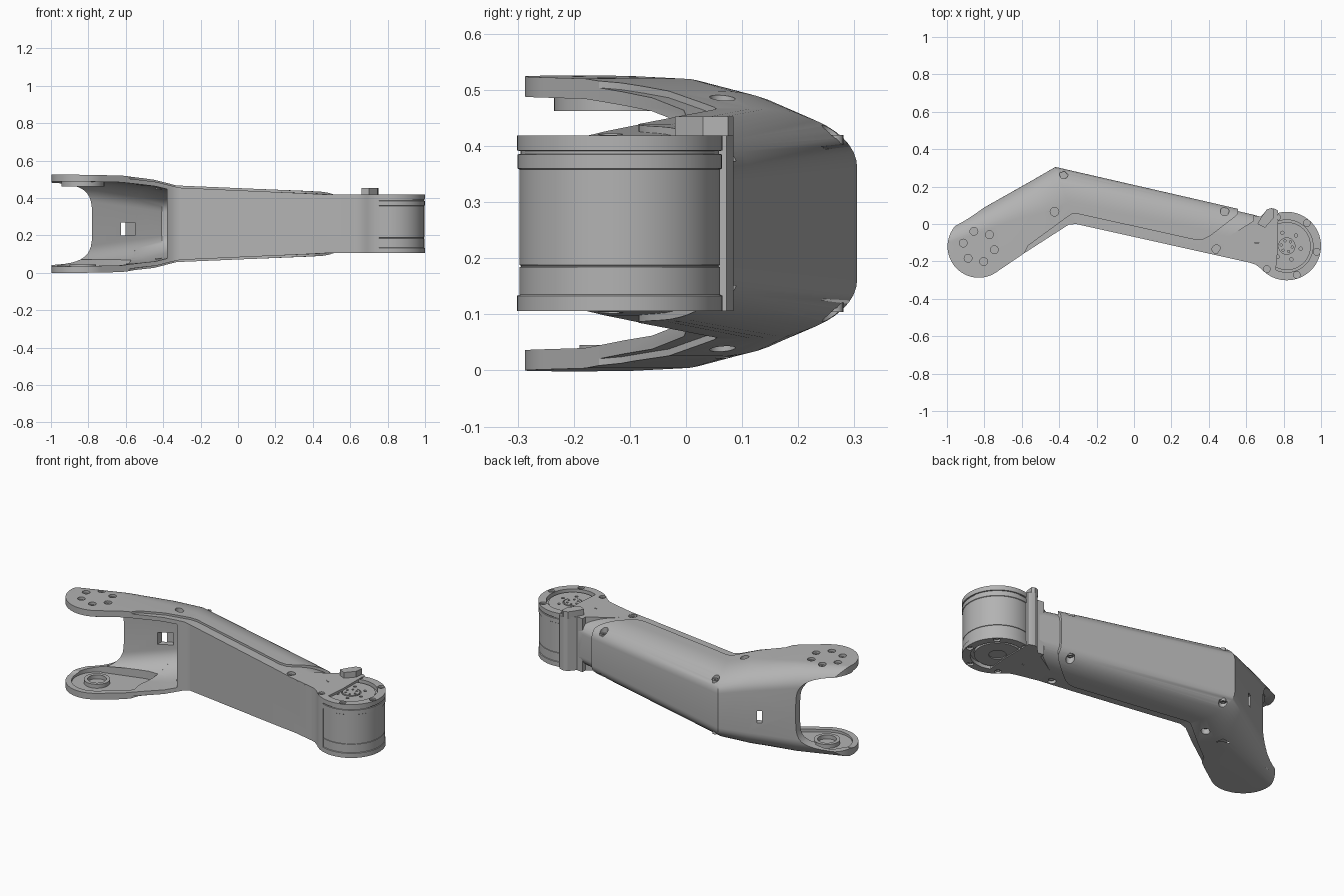
import bpy, bmesh, math
from mathutils import Vector

if "Cube" in bpy.data.objects:
    bpy.data.objects.remove(bpy.data.objects["Cube"], do_unlink=True)

MID = 0.262                      # height of the mirror plane
HUB = Vector((0.817, -0.118))    # motor axis
EYE = Vector((-0.83, -0.12))     # fork pivot axis

grey = bpy.data.materials.new("satin grey")
grey.use_nodes = True
grey.diffuse_color = (0.45, 0.45, 0.45, 1)
grey.node_tree.nodes["Principled BSDF"].inputs["Base Color"].default_value = (0.45, 0.45, 0.45, 1)


def finish(name, bm):
    bmesh.ops.recalc_face_normals(bm, faces=bm.faces)
    mesh = bpy.data.meshes.new(name)
    bm.to_mesh(mesh)
    bm.free()
    mesh.materials.append(grey)
    ob = bpy.data.objects.new(name, mesh)
    bpy.context.collection.objects.link(ob)
    return ob


def bridge(name, rings):
    """Closed solid through a row of equal rings."""
    bm = bmesh.new()
    loops = [[bm.verts.new(p) for p in ring] for ring in rings]
    n = len(loops[0])
    for a, b in zip(loops, loops[1:]):
        for i in range(n):
            j = (i + 1) % n
            bm.faces.new((a[i], a[j], b[j], b[i]))
    bm.faces.new(loops[0])
    bm.faces.new(loops[-1])
    return finish(name, bm)


def prism(name, pts, z0, z1):
    return bridge(name, [[(p[0], p[1], z) for p in pts] for z in (z0, z1)])


def arc(c, r, a0, a1, n):
    return [(c[0] + r * math.cos(math.radians(a0 + (a1 - a0) * i / n)),
             c[1] + r * math.sin(math.radians(a0 + (a1 - a0) * i / n))) for i in range(n + 1)]


def disc(name, c, r, z0, z1, n=32):
    return prism(name, arc(c, r, 0, 360 - 360 / n, n - 1), z0, z1)


def lathe(name, c, profile, n=72):
    bm = bmesh.new()
    vs = [bm.verts.new((c[0] + r, c[1], z)) for r, z in profile]
    es = [bm.edges.new(e) for e in zip(vs, vs[1:])]
    bmesh.ops.spin(bm, geom=vs + es, cent=(c[0], c[1], 0), axis=(0, 0, 1),
                   angle=math.tau, steps=n, use_duplicate=False)
    bmesh.ops.remove_doubles(bm, verts=bm.verts, dist=0.0001)
    return finish(name, bm)


def boolean(ob, tool, op="DIFFERENCE", keep=False):
    m = ob.modifiers.new("cut", "BOOLEAN")
    m.operation, m.object, m.solver = op, tool, "EXACT"
    bpy.context.view_layer.objects.active = ob
    bpy.ops.object.modifier_apply(modifier=m.name)
    if not keep:
        bpy.data.objects.remove(tool, do_unlink=True)


# Stations along the bent arm: back point, front point, half height, flat back half height, rounding
STATIONS = [((-1.08, -.07), (-.86, -.46), .264, .20, .06),
            ((-.78, .10), (-.56, -.29), .258, .15, .12),
            ((-.55, .23), (-.40, -.16), .236, .12, .18),
            ((-.42, .305), (-.28, -.08), .205, .10, .20),
            ((.40, .117), (.31, -.27), .176, .08, .15),
            ((.75, .036), (.66, -.35), .157, .075, .14)]


def bent_solid(name, inset=0.0):
    """Rounded-back section swept along the bent arm."""
    rings = []
    for b, f, h, flat, r in STATIONS:
        b, f = Vector(b), Vector(f)
        d = (f - b).normalized()
        half = [((f - b).length, h - inset)]
        for i in range(13):
            a = math.pi / 2 * i / 12
            half.append((inset + r * (1 - math.sin(a)) if i else inset + r,
                         flat - inset + (h - flat) * math.cos(a)))
        loop = half + [(u, -z) for u, z in reversed(half)]
        rings.append([(b.x + d.x * u, b.y + d.y * u, MID + z) for u, z in loop])
    return bridge(name, rings)


# Outer shell with fork, and the slimmer core that shows as a ledge at the front
tip = arc(EYE, .167, 120, 307, 40)
shell = bent_solid("shell")
boolean(shell, prism("shell_plan", tip + [
    (-.585, -.155), (-.565, -.115), (-.36, .035), (-.335, .052), (-.305, .055), (.33, -.085),
    (.37, -.083), (.41, -.062), (.535, .035), (.555, .055), (.56, .2), (-.42, .4), (-.55, .235)],
    -.1, .7), "INTERSECT")
core = bent_solid("arm_core", .012)
boolean(core, prism("core_plan", [
    (-.585, -.155), (-.35, -.004), (-.31, .0), (.62, -.207), (.70, -.19), (.70, .033),
    (.56, .07), (-.41, .29), (-.54, .215), (-.60, -.05)], -.1, .7), "INTERSECT")

# Fork opening: hollow between the cheeks, then a rounded end to the web
hollow = bent_solid("hollow", .036)
boolean(hollow, prism("hollow_plan", [(-1.3, -.6), (-.38, -.6), (-.38, .5), (-1.3, .5)], -.1, .7), "INTERSECT")
throat = []
for i in range(48):
    a = math.tau * i / 48
    c, s = math.cos(a), math.sin(a)
    throat.append((-1.2 + .42 * math.copysign(abs(c) ** .45, c), MID + .222 * math.copysign(abs(s) ** .45, s)))
opening = bridge("throat", [[(x, y, z) for x, z in throat] for y in (-.6, .5)])
for ob in (shell, core):
    boolean(ob, hollow, keep=True)
boolean(shell, opening)
bpy.data.objects.remove(hollow, do_unlink=True)

# Pocket and ring in the lower cheek, boss under the upper cheek
pocket = arc(EYE, .135, 120, 305, 30) + [(-.60, -.125), (-.50, -.04), (-.53, .08), (-.65, .07)]
boolean(shell, prism("pocket", pocket, .022, .07))
lathe("pivot_ring", EYE, [(.05, .015), (.07, .015), (.07, .045), (.05, .045), (.05, .015)], 40)
disc("pivot_boss", EYE, .115, .462, .49, 48)

# Small socket in the web
boolean(shell, prism("socket", [(-.625, .10), (-.55, .10), (-.55, .225), (-.625, .19)], .2, .27))

# Housing between arm and motor
housing = prism("motor_housing", [
    (.44, -.166), (.62, -.207), (.65, -.217)] + arc(HUB, .183, 222, 250, 8) + [
    (.77, -.12), (.77, .072), (.757, .08), (.735, .085), (.712, .078), (.675, .035), (.66, .03), (.50, -.07)],
    .106, .419)
prism("back_wall", [(.64, -.1), (.77, -.1), (.77, .072), (.757, .08), (.735, .085),
                    (.712, .078), (.68, .04), (.64, .045)], .106, .419)

# Motor with flanges, seams and recessed end faces
motor = lathe("motor", HUB, [
    (0, .118), (.045, .118), (.045, .112), (.12, .112), (.12, .128), (.14, .128), (.14, .106),
    (.183, .106), (.183, .133), (.179, .135), (.179, .184), (.176, .185), (.176, .187), (.179, .188),
    (.179, .358), (.182, .36), (.182, .385), (.177, .386), (.177, .391), (.183, .392), (.183, .419),
    (.14, .419), (.14, .396), (.128, .396), (.128, .406), (.052, .406), (.052, .398),
    (.046, .398), (.046, .409), (0, .409)])

# Key tab on top of the housing
prism("key_tab", [(.66, .0), (.68, .035), (.71, .078), (.735, .085), (.75, .075), (.745, .03), (.70, -.02)],
      .41, .453)


def screw(name, c, z, up, r, targets, depth=.014):
    """Counterbored hole with a socket head inside."""
    lo, hi = sorted((z - up * depth, z + up * .06))
    hole = disc(name + "_bore", c, r, lo, hi, 20)
    for t in targets:
        boolean(t, hole, keep=True)
    bpy.data.objects.remove(hole, do_unlink=True)
    lo, hi = sorted((z - up * (depth + .01), z - up * depth * .5))
    head = disc(name, c, r * .68, lo, hi, 16)
    boolean(head, disc("hex", c, r * .34, lo + .012 if up > 0 else lo - .01, hi + .01 if up > 0 else hi - .012, 6))


# Shell screws on both faces: position, half height there
for k, (x, y, h) in enumerate([(-.375, .265, .165), (-.425, .065, .208), (.485, .068, .125), (.44, -.135, .155)]):
    for up in (1, -1):
        screw(f"shell_screw_{k}", (x, y), MID + up * h, up, .023, [core] if k == 3 else [shell, core])

# Flange screws and output face holes
for k in range(6):
    a = math.radians(109 + 60 * k)
    d = Vector((math.cos(a), math.sin(a)))
    for up, z in ((1, .419), (-1, .106)):
        screw(f"flange_screw_{k}", HUB + d * .163, z, up, .018, [motor, housing])
    boolean(motor, disc("pin_bore", HUB + d * .075, .009, .395, .45, 12))
    boolean(motor, disc("pin_bore", HUB + d * .03, .006, .395, .45, 12))

# Ring of screws through the upper fork cheek
for k in range(6):
    a = math.radians(50 + 60 * k + 58)
    screw(f"fork_screw_{k}", EYE + Vector((math.cos(a), math.sin(a))) * .085, .519, 1, .021, [shell])

# Smooth curves, sharp edges
bpy.ops.object.select_all(action="DESELECT")
for ob in bpy.context.collection.objects:
    if ob.type == "MESH" and grey.name in ob.data.materials:
        ob.select_set(True)
        bpy.context.view_layer.objects.active = ob
bpy.ops.object.shade_smooth_by_angle(angle=math.radians(28))
